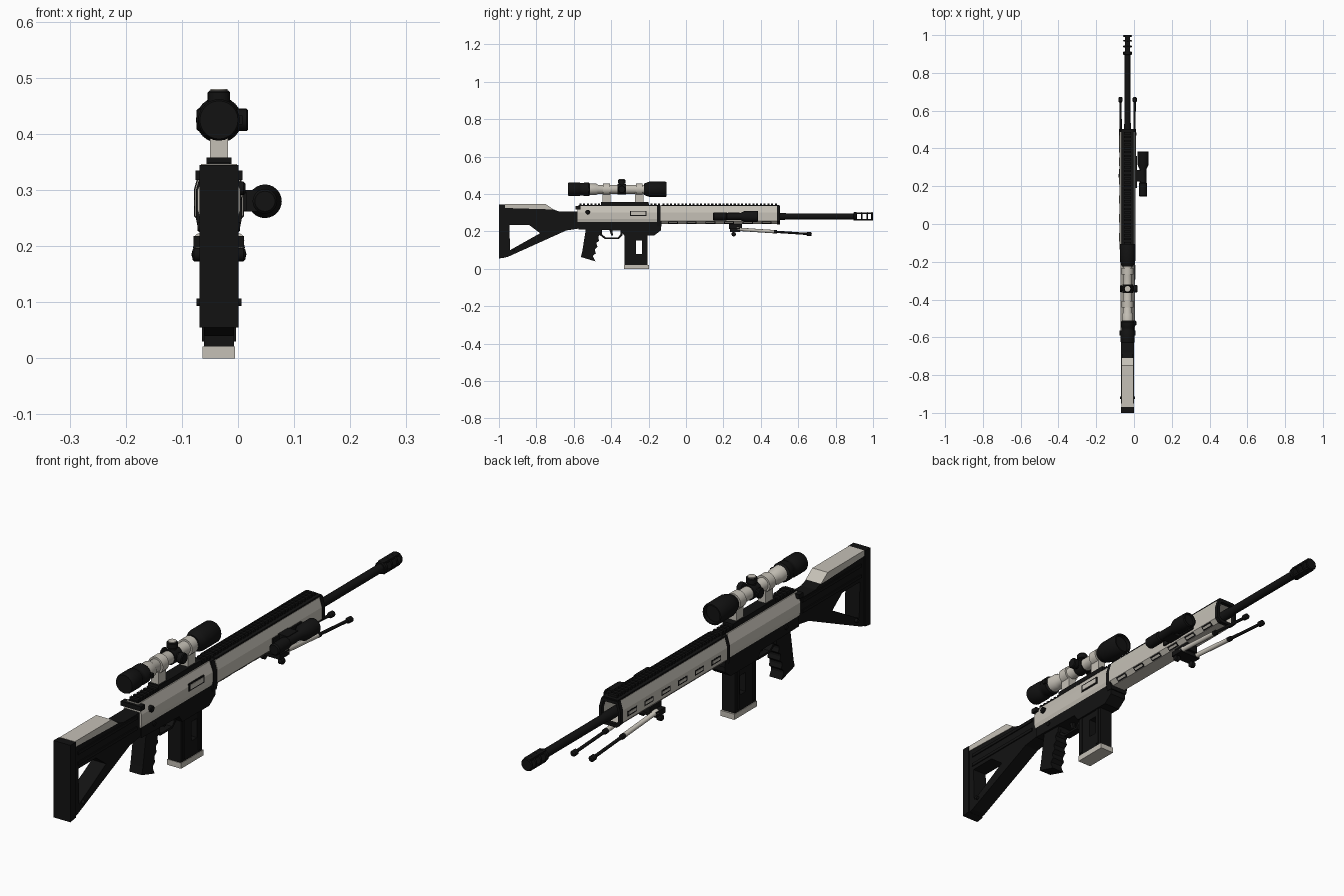
import bpy, bmesh, math
from mathutils import Vector, Matrix

if "Cube" in bpy.data.objects:
    bpy.data.objects.remove(bpy.data.objects["Cube"])

CX = -0.034   # centre line of the rifle


def material(name, rgb):
    m = bpy.data.materials.new(name)
    m.use_nodes = True
    m.diffuse_color = (*rgb, 1)
    m.node_tree.nodes["Principled BSDF"].inputs["Base Color"].default_value = (*rgb, 1)
    return m


BLACK = material("matte black", (0.006, 0.006, 0.006))
SAND = material("warm grey", (0.56, 0.53, 0.47))


def finish(bm, name, mat, smooth=False):
    bmesh.ops.recalc_face_normals(bm, faces=bm.faces)
    me = bpy.data.meshes.new(name)
    bm.to_mesh(me)
    bm.free()
    me.materials.append(mat)
    ob = bpy.data.objects.new(name, me)
    bpy.context.collection.objects.link(ob)
    if smooth:
        bpy.ops.object.select_all(action='DESELECT')
        ob.select_set(True)
        bpy.context.view_layer.objects.active = ob
        bpy.ops.object.shade_smooth_by_angle(angle=math.radians(35))
    return ob


def extrude(name, loops, place, shift, mat):
    """Fill an outline (further loops are holes) and extrude it."""
    bm = bmesh.new()
    for loop in loops:
        vs = [bm.verts.new(place(*p)) for p in loop]
        for a, b in zip(vs, vs[1:] + vs[:1]):
            bm.edges.new((a, b))
    bmesh.ops.triangle_fill(bm, edges=bm.edges[:], use_beauty=True)
    res = bmesh.ops.extrude_face_region(bm, geom=bm.faces[:], use_keep_orig=True)
    verts = [g for g in res["geom"] if isinstance(g, bmesh.types.BMVert)]
    bmesh.ops.translate(bm, verts=verts, vec=shift)
    return finish(bm, name, mat)


def side(name, loops, half, mat, x=CX):
    """Side profile in (y, z), extruded across the rifle."""
    return extrude(name, loops, lambda y, z: (x - half, y, z), (2 * half, 0, 0), mat)


def section(name, loops, y0, y1, mat):
    """Cross-section in (offset from centre line, z), extruded along the rifle."""
    return extrude(name, loops, lambda x, z: (CX + x, y0, z), (0, y1 - y0, 0), mat)


def box(name, x, y, z, mat):
    bm = bmesh.new()
    bmesh.ops.create_cube(bm, size=1)
    for v in bm.verts:
        v.co = [(r[0] + r[1]) / 2 + c * (r[1] - r[0]) for r, c in zip((x, y, z), v.co)]
    return finish(bm, name, mat)


def turned(name, start, direction, profile, mat, n=24):
    """Lathe a profile of (distance, radius) around a direction."""
    bm = bmesh.new()
    rings = [[bm.verts.new((r * math.cos(math.tau * i / n), r * math.sin(math.tau * i / n), d))
              for i in range(n)] for d, r in profile]
    for a, b in zip(rings, rings[1:]):
        for i in range(n):
            bm.faces.new((a[i], a[(i + 1) % n], b[(i + 1) % n], b[i]))
    bm.faces.new(rings[0])
    bm.faces.new(rings[-1])
    rot = Vector(direction).to_track_quat('Z', 'Y').to_matrix().to_4x4()
    bm.transform(Matrix.Translation(start) @ rot)
    return finish(bm, name, mat, True)


def sym(points):
    """Mirror a right-hand half section."""
    return points + [(-x, z) for x, z in reversed(points)]


def rect(y0, y1, z0, z1):
    return [(y0, z0), (y1, z0), (y1, z1), (y0, z1)]


ALONG = (0, 1, 0)

# Shoulder stock with triangular opening
side("stock", [[(-.97, .325), (-.73, .325), (-.68, .307), (-.575, .307), (-.575, .215), (-.64, .205),
                (-.95, .065), (-.97, .06)],
               [(-.945, .235), (-.84, .235), (-.78, .19), (-.94, .1)]], .03, BLACK)
side("butt_plate", [[(-1, .345), (-.968, .345), (-.968, .06), (-1, .055)]], .035, BLACK)
side("cheek_pad", [[(-.968, .325), (-.968, .346), (-.75, .346), (-.71, .318), (-.74, .318)]], .032, SAND)
for z in (.29, .25):
    side("stock_rib", [[(-.95, z), (-.95, z + .012), (-.6, z + .012), (-.6, z)]], .034, BLACK)
turned("sling_pin", (CX - .04, -.92, .1), (1, 0, 0), [(0, .007), (.08, .007)], BLACK, 12)

# Receiver
section("upper_receiver", [sym([(.034, .25), (.038, .265), (.038, .3), (.024, .337)])], -.58, -.14, SAND)
side("lower_receiver", [[(-.575, .255), (-.135, .255), (-.135, .205), (-.17, .178), (-.33, .178),
                         (-.35, .205), (-.575, .21)]], .034, BLACK)
section("receiver_collar", [sym([(.036, .225), (.041, .25), (.041, .3), (.03, .338)])], -.155, -.13, BLACK)
box("receiver_rail", (CX - .02, CX + .02), (-.575, -.14), (.335, .342), BLACK)
box("scope_rail", (CX - .022, CX + .022), (-.455, -.2), (.34, .358), BLACK)
box("ejection_port", (CX + .036, CX + .0405), (-.3, -.21), (.282, .31), BLACK)
box("port_cover", (CX + .04, CX + .042), (-.293, -.217), (.287, .305), SAND)
turned("assist_knob", (CX + .03, -.525, .303), (1, 0, 0), [(0, .012), (.014, .012), (.017, .009)], BLACK, 16)
box("charging_handle", (CX - .042, CX + .042), (-.59, -.565), (.318, .335), BLACK)
for s in (-1, 1):
    turned("receiver_pin", (CX, -.5, .235), (s, 0, 0), [(0, .008), (.038, .008)], BLACK, 12)

# Pistol grip with finger grooves on its front
grooves = []
for i in range(4):
    y, z = -.455 - .009 * i, .185 - .034 * i
    grooves += [(y, z), (y - .014, z - .012), (y - .014, z - .02)]
side("grip", [[(-.535, .215), (-.45, .215)] + grooves + [(-.485, .04), (-.562, .063), (-.555, .09)]], .026, BLACK)

# Trigger group
side("trigger_guard", [[(-.46, .215), (-.34, .215), (-.34, .18), (-.36, .16), (-.435, .16), (-.46, .18)],
                       [(-.45, .207), (-.35, .207), (-.35, .185), (-.364, .168), (-.43, .168), (-.45, .185)]],
     .014, BLACK)
side("trigger", [[(-.41, .21), (-.395, .21), (-.39, .178), (-.4, .178)]], .006, BLACK)

# Magazine
side("magazine", [rect(-.33, -.205, .02, .2), rect(-.268, -.235, .08, .152)], .027, BLACK)
box("magazine_base", (CX - .029, CX + .029), (-.332, -.198), (0, .021), SAND)
for y in (-.315, -.222):
    box("magazine_rib", (CX - .03, CX + .03), (y - .006, y + .006), (.03, .18), BLACK)

# Hollow eight-sided handguard with end frame
outer = sym([(.028, .24), (.043, .255), (.043, .3), (.033, .335)])
inner = [(x * .8, .287 + (z - .287) * .8) for x, z in outer]
section("handguard", [outer, inner], -.135, .487, SAND)
section("handguard_end", [[(x * 1.04, .287 + (z - .287) * 1.04) for x, z in outer], inner], .487, .503, BLACK)
box("handguard_rail", (CX - .032, CX + .032), (-.13, .5), (.334, .341), BLACK)

# Slots along the handguard sides and lower edges
for i in range(6):
    y = -.07 + i * .1
    for grow, lift, mat in ((.005, .0005, BLACK), (0, .0015, SAND)):
        span = (y - .022 - grow, y + .022 + grow)
        box("side_slot", (CX - .043 - lift, CX - .041), span, (.272 - grow, .282 + grow), mat)
        slot = box("lower_slot", (-.001, lift), span, (-.004 - grow, .004 + grow), mat)
        slot.rotation_euler = (0, math.radians(45), 0)
        slot.location = (CX + .0355, 0, .2475)

# Rail teeth along the top
for i in range(31):
    y = -.125 + i * .02
    box("rail_tooth", (CX - .019, CX + .019), (y, y + .011), (.34, .35), BLACK)
for i in range(22):
    y = -.57 + i * .02
    box("receiver_tooth", (CX - .019, CX + .019), (y, y + .011), (.341, .35), BLACK)

# Barrel and vented muzzle brake
turned("barrel", (CX, -.14, .28), ALONG, [(0, .019), (.66, .019), (.68, .016), (1.05, .016)], BLACK)
for y, length in ((.895, .018), (.935, .009), (.965, .009), (.99, .01)):
    turned("brake_ring", (CX, y, .28), ALONG,
           [(0, .02), (.003, .023), (length - .003, .023), (length, .02)], BLACK)
for z in (.262, .298):
    box("brake_bar", (CX - .013, CX + .013), (.9, .995), (z - .004, z + .004), BLACK)

# Telescopic sight
ZS = .425
turned("scope_tube", (CX, -.53, ZS), ALONG, [(0, .03), (.05, .03), (.06, .024), (.31, .024), (.34, .032)], SAND)
turned("scope_eyepiece", (CX, -.63, ZS), ALONG,
       [(0, .034), (.006, .037), (.06, .037), (.066, .033), (.08, .033), (.085, .036), (.11, .036), (.118, .03)], BLACK)
turned("scope_objective", (CX, -.225, ZS), ALONG,
       [(0, .03), (.02, .038), (.03, .041), (.115, .041), (.12, .038), (.12, .033), (.105, .033)], BLACK)
for y in (-.425, -.25):
    turned("scope_ring", (CX, y - .018, ZS), ALONG, [(0, .031), (.036, .031)], SAND)
    box("scope_post", (CX - .016, CX + .016), (y - .022, y + .022), (.355, .41), SAND)
turned("turret_collar", (CX, -.365, ZS), ALONG, [(0, .028), (.045, .028)], BLACK)
for d in ((0, 0, 1), (1, 0, 0), (-1, 0, 0)):
    reach = .04 if d[0] < 0 else .052
    turned("scope_turret", (CX, -.343, ZS), d,
           [(0, .015), (.03, .015), (.032, .02), (reach - .003, .02), (reach, .017)], BLACK)
turned("turret_cap", (CX, -.343, ZS + .051), (0, 0, 1), [(0, .015), (.004, .015)], SAND)
box("zoom_lever", (CX, CX + .042), (-.525, -.512), (ZS - .008, ZS + .008), BLACK)

# Tactical light on the side of the handguard
turned("light_body", (.048, .145, .28), ALONG,
       [(0, .018), (.005, .022), (.07, .022), (.075, .018), (.145, .018), (.17, .03), (.236, .03), (.24, .027),
        (.24, .023), (.23, .023)], BLACK)
box("light_clamp", (CX + .04, .05), (.225, .285), (.262, .3), BLACK)
box("light_rail", (CX + .04, CX + .05), (.19, .36), (.264, .296), BLACK)

# Folded bipod
box("bipod_block", (CX - .025, CX + .025), (.23, .3), (.212, .244), BLACK)
box("bipod_yoke", (CX - .045, CX + .045), (.235, .29), (.198, .218), BLACK)
for s in (-1, 1):
    start = Vector((CX + s * .034, .27, .212))
    aim = Vector((s * .004, .4, -.027))
    turned("bipod_sleeve", start, aim, [(0, .011), (.02, .011), (.024, .009), (.2, .009)], SAND, 16)
    turned("bipod_leg", start, aim, [(.2, .01), (.215, .01), (.218, .006), (.375, .006)], BLACK, 16)
    turned("bipod_foot", start, aim, [(.375, .007), (.38, .011), (.398, .011), (.403, .007)], BLACK, 16)
    turned("bipod_pivot", (CX + s * .03, .255, .185), (s, 0, 0), [(0, .012), (.014, .012), (.017, .009)], BLACK, 16)
